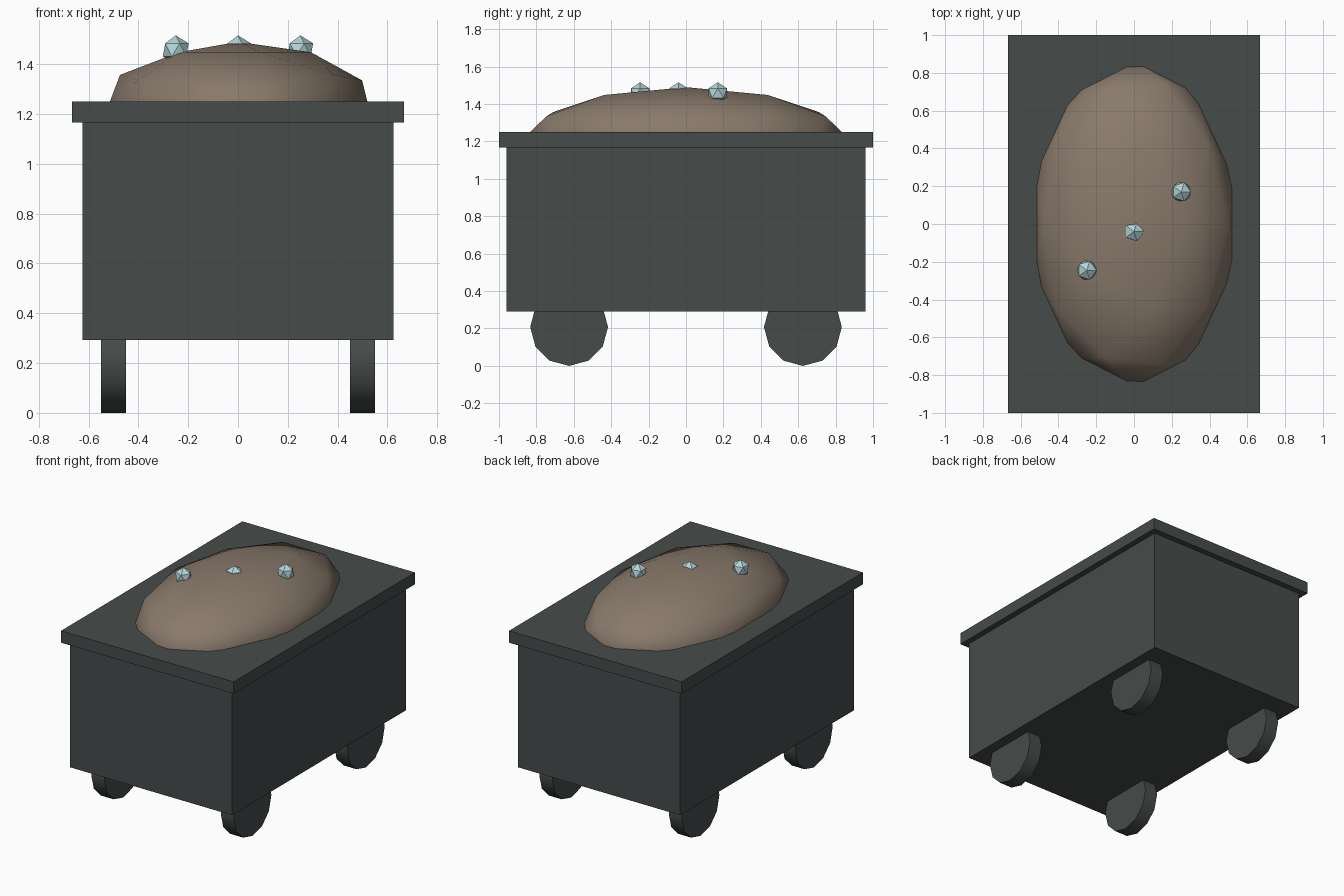
import bpy, math

if "Cube" in bpy.data.objects:
    bpy.data.objects.remove(bpy.data.objects["Cube"])


def material(name, rgb):
    m = bpy.data.materials.new(name)
    m.diffuse_color = (*rgb, 1)
    m.use_nodes = True
    m.node_tree.nodes["Principled BSDF"].inputs["Base Color"].default_value = m.diffuse_color
    return m


iron = material("dark iron", (0.061, 0.072, 0.070))
earth = material("brown earth", (0.250, 0.194, 0.147))
crystal = material("pale crystal", (0.456, 0.670, 0.690))


def finish(name, mat):
    ob = bpy.context.object
    ob.name = name
    ob.data.materials.append(mat)
    bpy.ops.object.transform_apply(location=False, rotation=True, scale=True)
    return ob


def box(name, sx, sy, z0, z1, mat):
    bpy.ops.mesh.primitive_cube_add(size=1, location=(0, 0, (z0 + z1) / 2))
    bpy.context.object.scale = (sx, sy, z1 - z0)
    return finish(name, mat)


def ball(name, loc, scale, subdivisions, mat):
    bpy.ops.mesh.primitive_ico_sphere_add(subdivisions=subdivisions, radius=1, location=loc)
    bpy.context.object.scale = scale
    return finish(name, mat)


# Cart body and overhanging rim
box("cart_body", 1.25, 1.917, 0.292, 1.167, iron)
box("cart_rim", 1.333, 2.0, 1.167, 1.25, iron)

# Four twelve-sided wheels tucked under the body
for sx, side in ((-1, "left"), (1, "right")):
    for sy, end in ((-1, "front"), (1, "back")):
        bpy.ops.mesh.primitive_cylinder_add(
            vertices=12, radius=0.208, depth=0.1,
            location=(sx * 0.5, sy * 0.625, 0.208), rotation=(0, math.pi / 2, 0))
        finish(f"wheel_{end}_{side}", iron)
        bpy.ops.object.shade_smooth_by_angle(angle=math.radians(40))

# Smooth mound of earth rising through the top
ball("earth_mound", (0, 0, 1.21), (0.557, 0.876, 0.28), 2, earth)
bpy.ops.object.shade_smooth()

# Faceted crystals resting on the mound
for i, (x, y) in enumerate(((-0.25, -0.245), (0, -0.04), (0.25, 0.17))):
    ball(f"crystal_{i + 1}", (x, y, 1.458), (0.058,) * 3, 1, crystal)
